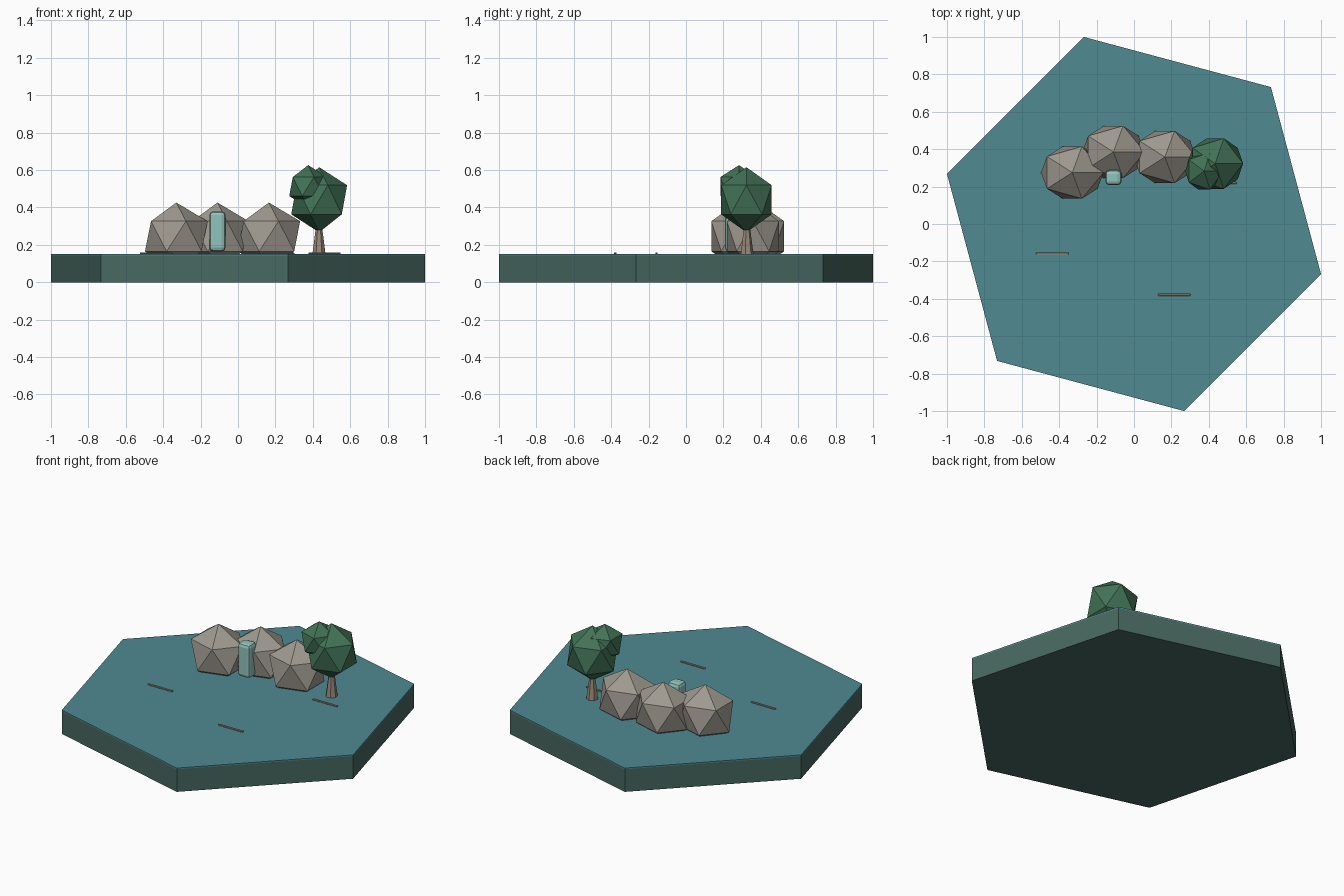
import bpy, math

if "Cube" in bpy.data.objects:
    bpy.data.objects.remove(bpy.data.objects["Cube"])


def material(name, rgb):
    # sRGB 0-255 to linear
    m = bpy.data.materials.new(name)
    lin = [((c / 255 + 0.055) / 1.055) ** 2.4 for c in rgb]
    m.diffuse_color = (*lin, 1)
    m.use_nodes = True
    m.node_tree.nodes["Principled BSDF"].inputs["Base Color"].default_value = m.diffuse_color
    return m


EARTH = material("dark_green_earth", (72, 104, 96))
WATER = material("teal_water", (80, 138, 145))
ROCK = material("grey_rock", (158, 153, 143))
LEAF = material("leaf_green", (66, 114, 86))
BARK = material("bark", (152, 138, 122))
FALL = material("pale_teal_water", (146, 196, 188))


def finish(name, mat):
    ob = bpy.context.object
    ob.name = name
    ob.data.materials.append(mat)
    return ob


def slab(name, z0, z1, mat):
    bpy.ops.mesh.primitive_cylinder_add(vertices=6, radius=1.0353, depth=z1 - z0,
                                        location=(0, 0, (z0 + z1) / 2))
    ob = finish(name, mat)
    # hexagon corners at 45, 105, 165 ... degrees
    ob.rotation_euler.z = math.radians(45 - 90)
    return ob


def blob(name, loc, scale, mat):
    bpy.ops.mesh.primitive_ico_sphere_add(subdivisions=1, radius=1, location=loc)
    finish(name, mat).scale = scale


def box(name, loc, size, bevel, segments, mat):
    bpy.ops.mesh.primitive_cube_add(size=1, location=loc)
    ob = finish(name, mat)
    ob.scale = size
    bpy.ops.object.transform_apply(location=False, rotation=False, scale=True)
    mod = ob.modifiers.new("bevel", 'BEVEL')
    mod.width = bevel
    mod.segments = segments


# Hexagonal tile with a thin sheet of water on top
slab("tile_base", 0, 0.144, EARTH)
slab("water_surface", 0.144, 0.152, WATER)

# Row of boulders sunk into the water
for i, (x, y) in enumerate([(-0.33, 0.275), (-0.11, 0.385), (0.165, 0.358)]):
    blob(f"boulder_{i + 1}", (x, y, 0.246), (0.187, 0.164, 0.18), ROCK)

# Waterfall in front of the middle boulder
box("waterfall", (-0.11, 0.248, 0.272), (0.086, 0.08, 0.214), 0.02, 2, FALL)

# Tree
bpy.ops.mesh.primitive_cone_add(vertices=7, radius1=0.036, radius2=0.015, depth=0.16,
                                location=(0.433, 0.325, 0.23))
finish("tree_trunk", BARK)
blob("tree_crown", (0.434, 0.323, 0.441), (0.167, 0.159, 0.174), LEAF)
blob("tree_crown_small", (0.375, 0.283, 0.512), (0.113, 0.116, 0.114), LEAF)

# Thin ripples on the water
for i, (x, y) in enumerate([(-0.437, -0.158), (0.215, -0.378), (0.462, 0.22)]):
    box(f"ripple_{i + 1}", (x, y, 0.155), (0.172, 0.012, 0.009), 0.002, 1, BARK)
